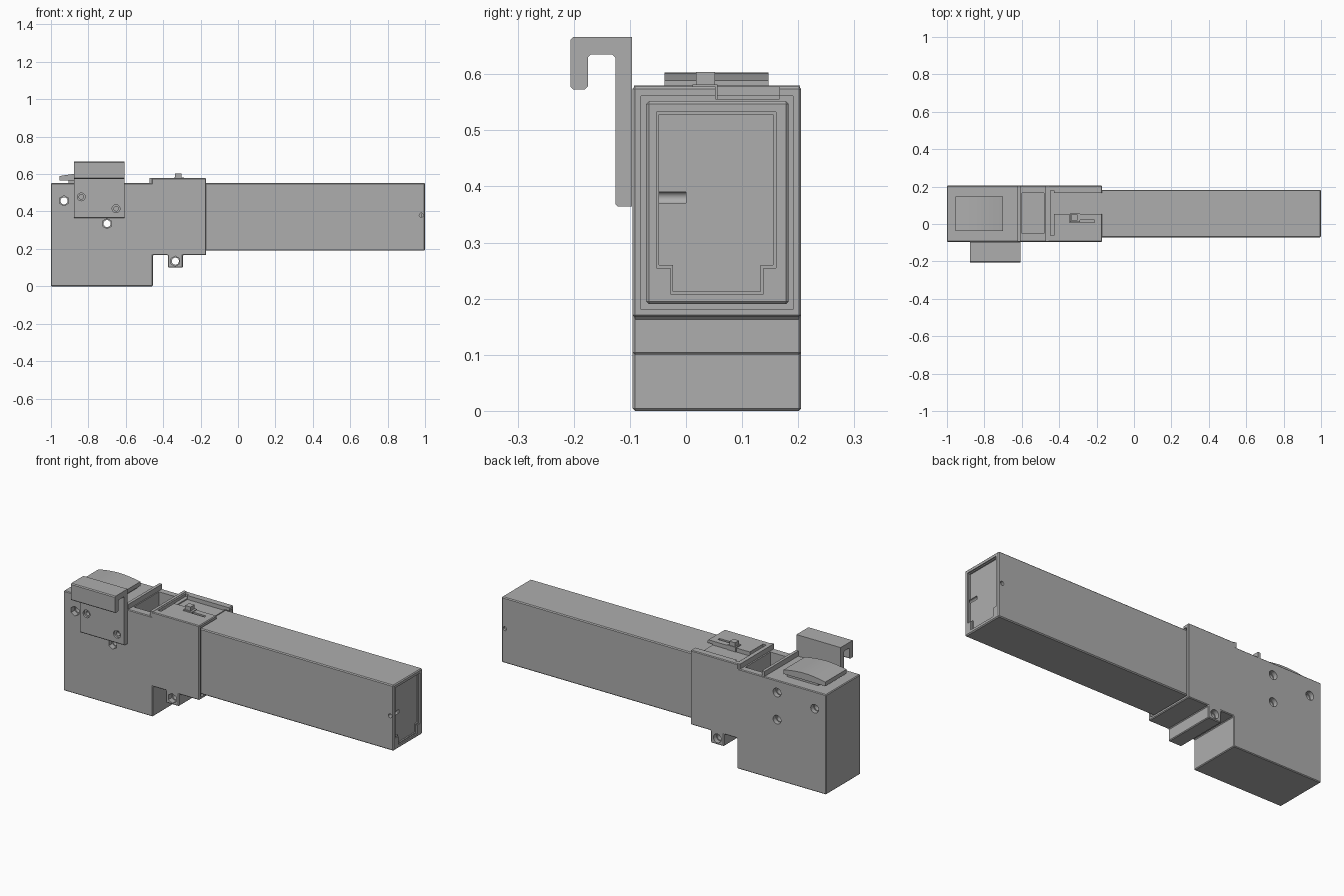
import bpy, bmesh, math
from mathutils import Matrix, Vector

cube = bpy.data.objects.get("Cube")
if cube:
    bpy.data.objects.remove(cube, do_unlink=True)

grey = bpy.data.materials.new("plain grey")
grey.use_nodes = True
GREY = (0.42, 0.42, 0.42, 1)
grey.diffuse_color = GREY
grey.node_tree.nodes["Principled BSDF"].inputs["Base Color"].default_value = GREY


def finish(name, bm):
    bmesh.ops.recalc_face_normals(bm, faces=bm.faces)
    mesh = bpy.data.meshes.new(name)
    bm.to_mesh(mesh)
    bm.free()
    mesh.materials.append(grey)
    obj = bpy.data.objects.new(name, mesh)
    bpy.context.collection.objects.link(obj)
    return obj


def prism(name, points, axis, low, high):
    """Extrude a profile along x or y; the profile is (y, z) or (x, z)."""
    def place(p, t):
        return (t, p[0], p[1]) if axis == "x" else (p[0], t, p[1])
    bm = bmesh.new()
    face = bm.faces.new([bm.verts.new(place(p, low)) for p in points])
    ext = bmesh.ops.extrude_face_region(bm, geom=[face])["geom"]
    shift = Vector((high - low, 0, 0) if axis == "x" else (0, high - low, 0))
    bmesh.ops.translate(bm, vec=shift, verts=[v for v in ext if isinstance(v, bmesh.types.BMVert)])
    return finish(name, bm)


def box(name, x, y, z):
    return prism(name, [(x[0], z[0]), (x[1], z[0]), (x[1], z[1]), (x[0], z[1])], "y", *y)


def pin(x, z, radius, y, sides=24):
    """Cylinder lying along y, used as a hole cutter."""
    bm = bmesh.new()
    turn = Matrix.Translation((x, sum(y) / 2, z)) @ Matrix.Rotation(math.pi / 2, 4, "X")
    bmesh.ops.create_cone(bm, cap_ends=True, segments=sides, radius1=radius,
                          radius2=radius, depth=y[1] - y[0], matrix=turn)
    return finish("hole_cutter", bm)


def apply(obj, mod):
    bpy.context.view_layer.objects.active = obj
    bpy.ops.object.modifier_apply(modifier=mod.name)


def bevel(obj, width):
    mod = obj.modifiers.new("edge", "BEVEL")
    mod.width = width
    mod.segments = 1
    apply(obj, mod)


def cut(obj, *cutters):
    for cutter in cutters:
        mod = obj.modifiers.new("cut", "BOOLEAN")
        mod.operation = "DIFFERENCE"
        mod.solver = "EXACT"
        mod.object = cutter
        apply(obj, mod)
        bpy.data.objects.remove(cutter, do_unlink=True)


# Housing: grip block, collar and lug in one profile
housing = prism("housing", [
    (-1, 0), (-0.455, 0), (-0.455, 0.167), (-0.375, 0.167), (-0.375, 0.1),
    (-0.295, 0.1), (-0.295, 0.167), (-0.17, 0.167), (-0.17, 0.578),
    (-0.462, 0.578), (-0.462, 0.552), (-1, 0.552)], "y", -0.095, 0.205)
bevel(housing, 0.004)

# Top well, groove, open notch, switch slot and collar mouth
cut(housing,
    box("well", (-0.6, -0.48), (-0.052, 0.167), (0.2, 0.7)),
    box("groove", (-0.447, -0.427), (-0.062, 0.18), (0.562, 0.7)),
    box("notch", (-0.427, -0.1), (0.053, 0.167), (0.556, 0.7)),
    box("slot", (-0.345, -0.21), (0.008, 0.022), (0.556, 0.7)),
    box("switch_seat", (-0.345, -0.295), (0.008, 0.06), (0.556, 0.7)),
    box("mouth", (-0.2, -0.1), (-0.08, 0.191), (0.181, 0.561)))

# Through holes with hexagonal nut seats on the front
for hx, hz in [(-0.93, 0.457), (-0.70, 0.335), (-0.70, 0.485), (-0.335, 0.134)]:
    cut(housing, pin(hx, hz, 0.019, (-0.3, 0.3)),
        pin(hx, hz, 0.027, (-0.2, -0.065), 6), pin(hx, hz, 0.024, (0.18, 0.3)))

# Raised ribs around the well
box("well_rib_rear", (-0.622, -0.606), (-0.093, 0.203), (0.54, 0.58))
box("well_rib_front", (-0.472, -0.456), (-0.093, 0.203), (0.54, 0.58))

# Long tube with a stepped shallow recess in its end
tube = box("long_tube", (-0.25, 1), (-0.071, 0.183), (0.19, 0.552))
bevel(tube, 0.005)


def end_profile(g):
    return [(-0.025 - g, 0.211 - g), (0.135 + g, 0.211 - g), (0.135 + g, 0.258 - g),
            (0.157 + g, 0.258 - g), (0.157 + g, 0.53 + g), (-0.05 - g, 0.53 + g),
            (-0.05 - g, 0.258 - g), (-0.025 - g, 0.258 - g)]


cut(tube, prism("outer_recess", end_profile(0.003), "x", 0.993, 1.1),
    prism("inner_recess", end_profile(-0.002), "x", 0.985, 1.1),
    pin(0.98, 0.38, 0.011, (-0.3, 0.0)), pin(0.98, 0.38, 0.011, (0.17, 0.3)))

# Belt hook on the front, with two countersunk screw holes
hook = prism("belt_hook", [
    (-0.096, 0.364), (-0.096, 0.666), (-0.201, 0.666), (-0.206, 0.661),
    (-0.206, 0.578), (-0.201, 0.573), (-0.18, 0.573), (-0.175, 0.578),
    (-0.175, 0.63), (-0.17, 0.635), (-0.131, 0.635), (-0.126, 0.63),
    (-0.126, 0.369), (-0.121, 0.364)], "x", -0.878, -0.608)
for hx, hz in [(-0.838, 0.478), (-0.652, 0.415)]:
    cut(hook, pin(hx, hz, 0.021, (-0.15, -0.115)), pin(hx, hz, 0.012, (-0.15, -0.09)))

# Arched button with a neck
arch = [(-0.955 + 0.255 * i / 12, 0.589 + 0.014 * math.sin(math.pi * i / 12)) for i in range(13)]
button = prism("button_cap", [(-0.7, 0.566), (-0.955, 0.566)] + arch, "y", -0.038, 0.147)
box("button_neck", (-0.905, -0.715), (-0.028, 0.138), (0.54, 0.58))

# Slide switch
box("switch_base", (-0.343, -0.29), (0.012, 0.056), (0.55, 0.582))
box("switch_knob", (-0.336, -0.302), (0.018, 0.052), (0.575, 0.604))

# Smooth shading that keeps the edges crisp
bpy.ops.object.select_all(action="DESELECT")
for obj in (housing, tube, hook, button):
    obj.select_set(True)
bpy.context.view_layer.objects.active = housing
bpy.ops.object.shade_smooth_by_angle(angle=math.radians(30))
